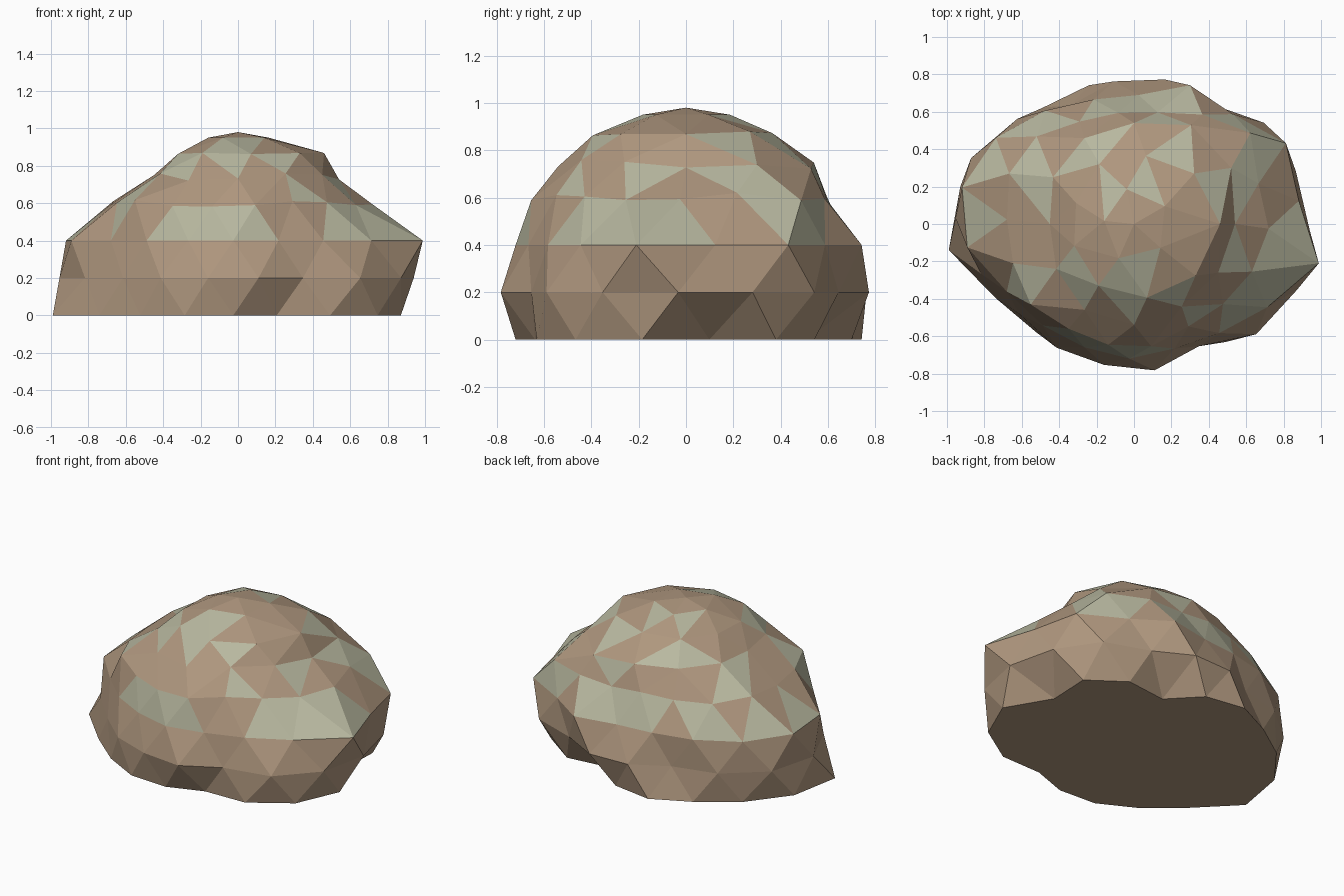
import bpy, bmesh, math, random

if "Cube" in bpy.data.objects:
    bpy.data.objects.remove(bpy.data.objects["Cube"])
random.seed(4)

# Contours of the boulder: height, first angle (deg), height jitter, radii spaced evenly around
contours = [
    (0.00, 8, 0, [.71, .81, .73, .55, .70, .78, .79, .86, .95, 1.0, .84, .78, .76, .72, .67, .80, .88, .89]),
    (0.20, 18, 0, [.91, .88, .76, .79, .77, .72, .84, .94, .955, .86, .78, .78, .77, .79, .74, .88, .94, .94]),
    (0.40, 8, 0, [.89, .92, .79, .80, .69, .70, .77, .87, .94, .90, .77, .73, .71, .72, .70, .74, .84, 1.01]),
    (0.60, 18, .02, [.70, .79, .69, .61, .60, .62, .70, .72, .68, .68, .70, .66, .66, .66, .62, .64, .68, .72]),
    (0.74, 0, .02, [.54, .60, .61, .54, .53, .50, .45, .48, .53, .54, .51, .52]),
    (0.87, 0, .01, [.46, .42, .37, .37, .33, .34, .38, .40, .43]),
    (0.95, 30, 0, [.19, .19, .16, .20, .19]),
]

bm = bmesh.new()


def make_ring(z, start, jitter, radii):
    ring = []
    for i, r in enumerate(radii):
        a = math.radians(start + 360 * i / len(radii))
        dz = random.uniform(-jitter, jitter)
        ring.append(bm.verts.new((r * math.cos(a), r * math.sin(a), z + dz)))
    return ring


def stitch(low, high, start_low, start_high):
    """Triangle band between two rings, advancing by angle."""
    n, m = len(low), len(high)
    i = j = 0
    while i < n or j < m:
        next_low = start_low + 360 * (i + .5) / n
        next_high = start_high + 360 * (j + .5) / m
        a, b = low[i % n], high[j % m]
        if j >= m or (i < n and next_low <= next_high):
            i += 1
            bm.faces.new((a, low[i % n], b))
        else:
            j += 1
            bm.faces.new((a, high[j % m], b))


# Side bands, crown and flat underside
rings = [make_ring(*c) for c in contours]
for k in range(len(rings) - 1):
    stitch(rings[k], rings[k + 1], contours[k][1], contours[k + 1][1])
apex = bm.verts.new((0, 0, .98))
crown = rings[-1]
for i in range(len(crown)):
    bm.faces.new((crown[i], crown[(i + 1) % len(crown)], apex))
bm.faces.new(list(reversed(rings[0])))
bmesh.ops.recalc_face_normals(bm, faces=bm.faces)

# Lichen patches on some of the upper facets
for f in bm.faces:
    z = f.calc_center_median().z
    if .42 < z < .93 and random.random() < .45:
        f.material_index = 1

mesh = bpy.data.meshes.new("boulder")
bm.to_mesh(mesh)
bm.free()
for name, colour in (("tan_stone", (.43, .31, .21, 1)), ("pale_lichen", (.48, .48, .35, 1))):
    mat = bpy.data.materials.new(name)
    mat.diffuse_color = colour
    mat.use_nodes = True
    mat.node_tree.nodes["Principled BSDF"].inputs["Base Color"].default_value = mat.diffuse_color
    mesh.materials.append(mat)
boulder = bpy.data.objects.new("boulder", mesh)
bpy.context.collection.objects.link(boulder)
